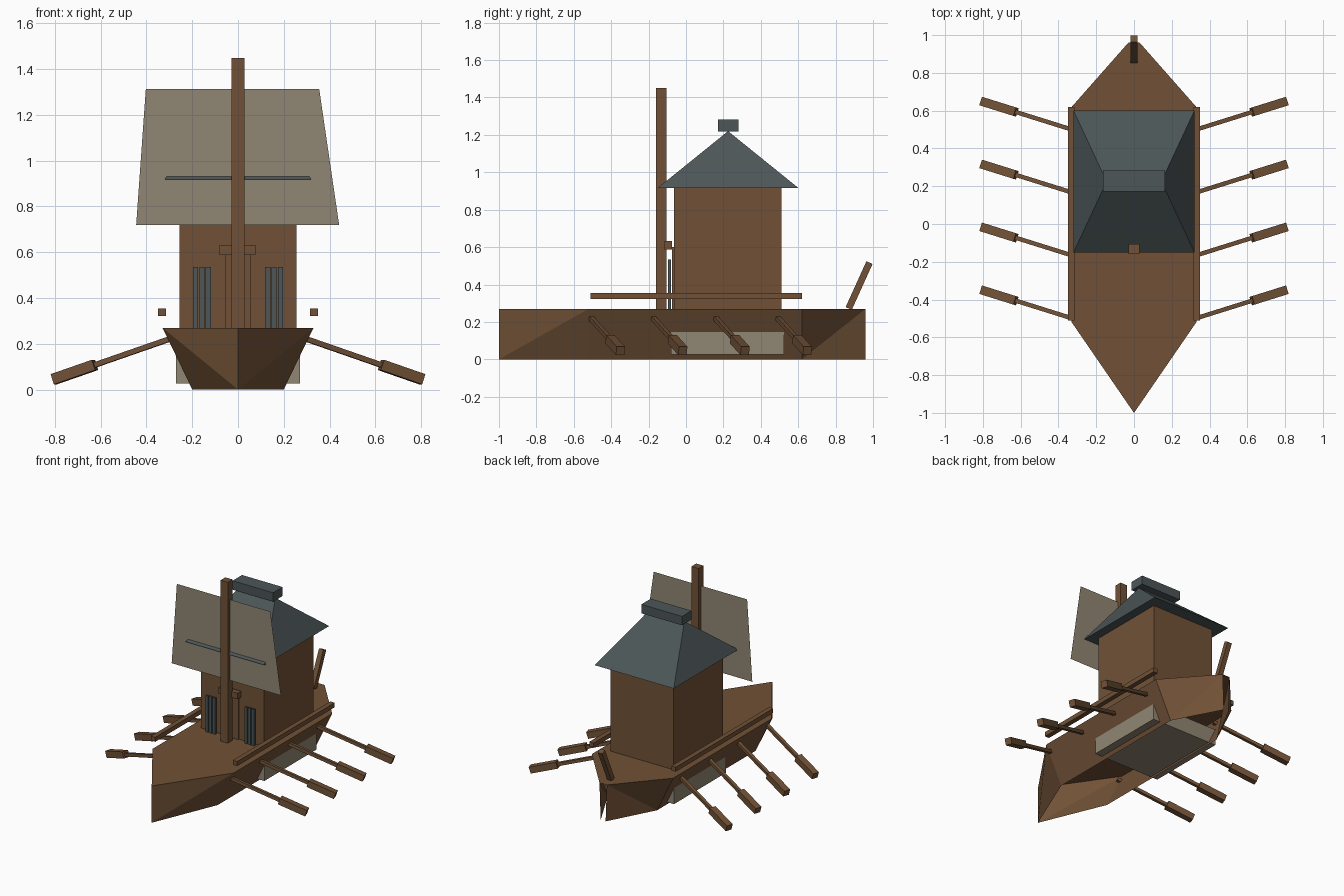
import bpy, bmesh
from mathutils import Vector, Matrix

if "Cube" in bpy.data.objects:
    bpy.data.objects.remove(bpy.data.objects["Cube"])


def material(name, rgb):
    m = bpy.data.materials.new(name)
    m.diffuse_color = (*rgb, 1)
    m.use_nodes = True
    m.node_tree.nodes["Principled BSDF"].inputs["Base Color"].default_value = m.diffuse_color
    return m


WOOD = material("brown wood", (0.165, 0.083, 0.037))
SLATE = material("slate grey", (0.072, 0.092, 0.095))
CANVAS = material("tan canvas", (0.28, 0.24, 0.17))


def mesh_object(name, verts, faces, mat):
    bm = bmesh.new()
    vs = [bm.verts.new(v) for v in verts]
    for f in faces:
        bm.faces.new([vs[i] for i in f])
    bmesh.ops.recalc_face_normals(bm, faces=bm.faces)
    me = bpy.data.meshes.new(name)
    bm.to_mesh(me)
    bm.free()
    me.materials.append(mat)
    ob = bpy.data.objects.new(name, me)
    bpy.context.collection.objects.link(ob)
    return ob


BOX = [(0, 1, 2, 3), (4, 5, 6, 7), (0, 1, 5, 4), (1, 2, 6, 5), (2, 3, 7, 6), (3, 0, 4, 7)]


def box(name, x, y, z, mat):
    verts = [(a, b, c) for c in z for a, b in
             ((x[0], y[0]), (x[1], y[0]), (x[1], y[1]), (x[0], y[1]))]
    return mesh_object(name, verts, BOX, mat)


def beam(name, start, end, width, mat):
    # square bar running between two points
    a, b = Vector(start), Vector(end)
    h = width / 2
    ob = box(name, (-h, h), (-h, h), (0, (b - a).length), mat)
    d = (b - a).normalized()
    side = d.cross(Vector((0, 0, 1))).normalized()
    rot = Matrix((side, d.cross(side), d)).transposed()
    ob.data.transform(Matrix.Translation(a) @ rot.to_4x4())
    return ob


# hull: open below and at the stern slit, closed by the deck
H = 0.27
hull_verts = [(0, -1, 0), (0, -1, H)]
for s in (1, -1):
    hull_verts += [(s * 0.2, -0.52, 0), (s * 0.33, -0.52, H),
                   (s * 0.2, 0.62, 0), (s * 0.33, 0.62, H),
                   (s * 0.02, 0.96, 0), (s * 0.03, 0.96, H)]
hull_faces = [(1, 3, 5, 7, 13, 11, 9)]
for k in (0, 6):
    hull_faces += [(0, 1, 3 + k), (0, 3 + k, 2 + k), (2 + k, 3 + k, 5 + k, 4 + k),
                   (4 + k, 5 + k, 7 + k), (4 + k, 7 + k, 6 + k)]
mesh_object("hull", hull_verts, hull_faces, WOOD)

# pale box set through the hull
box("hull_panel", (-0.27, 0.27), (-0.08, 0.525), (0.027, 0.145), CANVAS)

# rails and oars on both sides
for s, side in ((1, "right"), (-1, "left")):
    box(f"rail_{side}", sorted((s * 0.315, s * 0.35)), (-0.51, 0.62), (0.322, 0.355), WOOD)
    for i in range(4):
        y = i * 0.333

        def at(x):
            t = (x - 0.31) / 0.495
            return (s * x, -0.505 + y + 0.155 * t, 0.217 - 0.172 * t)
        beam(f"oar_shaft_{side}_{i + 1}", at(0.285), at(0.64), 0.023, WOOD)
        beam(f"oar_blade_{side}_{i + 1}", at(0.625), at(0.805), 0.047, WOOD)

# cabin with hipped roof and ridge cap
box("cabin", (-0.255, 0.255), (-0.065, 0.51), (H, 0.92), WOOD)
mesh_object("roof",
            [(-0.32, -0.15, 0.917), (0.32, -0.15, 0.917), (0.32, 0.6, 0.917), (-0.32, 0.6, 0.917),
             (-0.145, 0.225, 1.22), (0.145, 0.225, 1.22)],
            [(0, 1, 2, 3), (0, 1, 5, 4), (2, 3, 4, 5), (1, 2, 5), (3, 0, 4)], SLATE)
box("roof_cap", (-0.165, 0.165), (0.172, 0.282), (1.218, 1.283), SLATE)

# door, lintel and window bars on the cabin front
box("door", (-0.055, 0.055), (-0.075, -0.06), (H, 0.6), WOOD)
box("lintel", (-0.08, 0.077), (-0.115, -0.075), (0.588, 0.632), WOOD)
for s in (1, -1):
    for i in range(3):
        x = s * 0.158 + (i - 1) * 0.028
        box(f"window_bar_{'right' if s > 0 else 'left'}_{i + 1}",
            (x - 0.011, x + 0.011), (-0.095, -0.08), (H, 0.535), SLATE)

# mast and flat sail
box("mast", (-0.029, 0.029), (-0.16, -0.105), (H, 1.45), WOOD)
mesh_object("sail", [(-0.445, -0.133, 0.72), (0.442, -0.133, 0.72),
                     (0.355, -0.133, 1.313), (-0.403, -0.133, 1.313)], [(0, 1, 2, 3)], CANVAS)

# raked tiller post at the stern
beam("stern_post", (0, 0.87, 0.272), (0, 0.981, 0.517), 0.036, WOOD)
